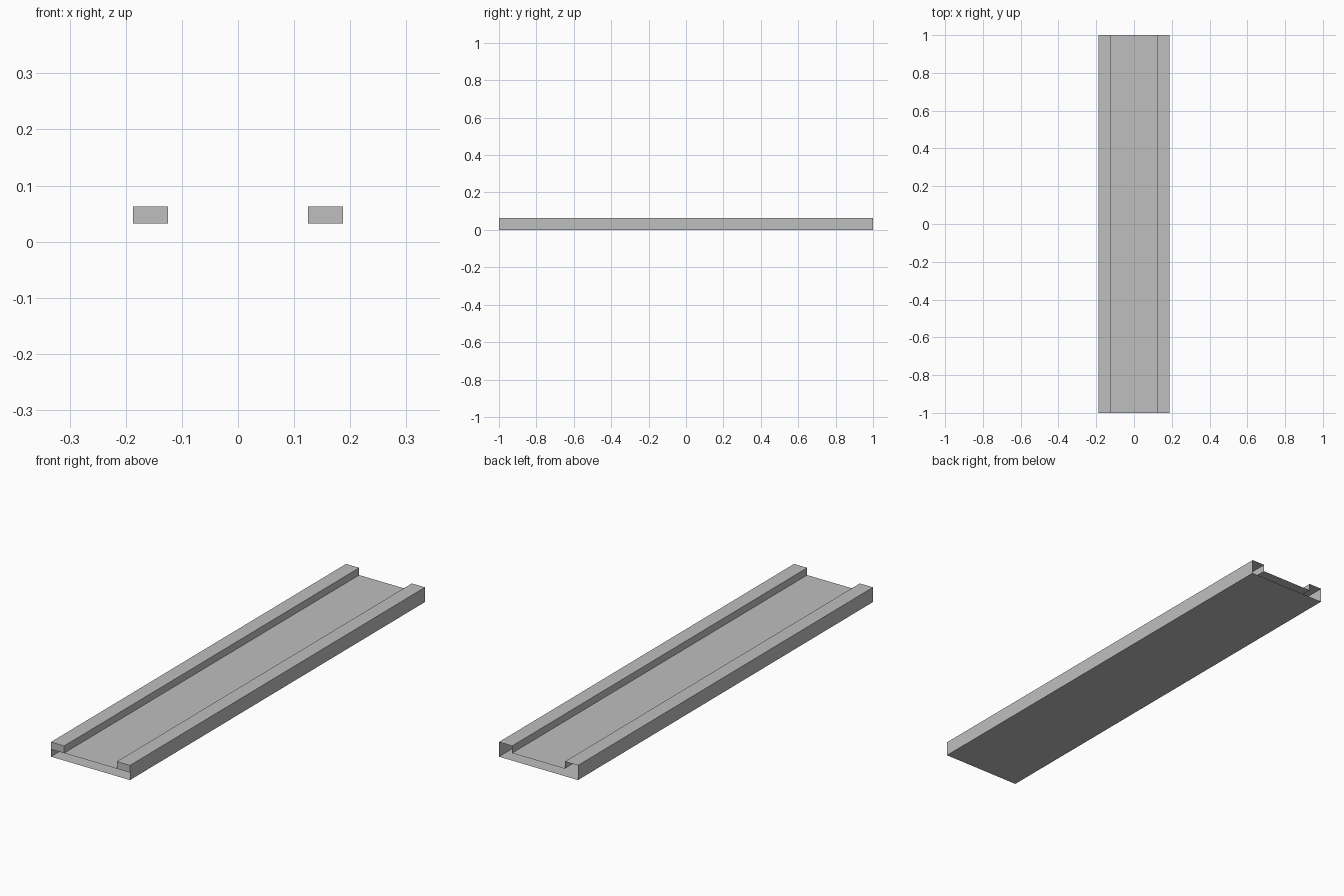
import bpy
import bmesh

cube = bpy.data.objects.get("Cube")
if cube:
    bpy.data.objects.remove(cube, do_unlink=True)

OUTER, INNER = 0.1875, 0.125     # half widths of the tray and its channel
TOP, FLOOR = 0.063, 0.032        # heights of the rails and channel floor
HALF_LENGTH = 1.0

grey = bpy.data.materials.new("light grey")
grey.use_nodes = True
colour = (0.52, 0.52, 0.52, 1)
grey.diffuse_color = colour
grey.node_tree.nodes["Principled BSDF"].inputs["Base Color"].default_value = colour


def finish(bm, name):
    bm.normal_update()
    mesh = bpy.data.meshes.new(name)
    bm.to_mesh(mesh)
    bm.free()
    mesh.materials.append(grey)
    obj = bpy.data.objects.new(name, mesh)
    bpy.context.collection.objects.link(obj)
    return obj


# Hollow tray: closed cross-section swept from front to back, open at the ends
half = [(OUTER, 0), (OUTER, TOP), (INNER, TOP), (INNER, FLOOR)]
profile = half + [(-x, z) for x, z in reversed(half)]
bm = bmesh.new()
front = [bm.verts.new((x, -HALF_LENGTH, z)) for x, z in profile]
back = [bm.verts.new((x, HALF_LENGTH, z)) for x, z in profile]
for i in range(len(profile)):
    j = (i + 1) % len(profile)
    bm.faces.new((front[j], front[i], back[i], back[j]))
finish(bm, "tray_shell")

# Upper front end plates of the two rails
for name, x0, x1 in (("left_rail_end", INNER, OUTER), ("right_rail_end", -OUTER, -INNER)):
    bm = bmesh.new()
    corners = [(x0, FLOOR), (x1, FLOOR), (x1, TOP), (x0, TOP)]
    bm.faces.new([bm.verts.new((x, -HALF_LENGTH, z)) for x, z in corners])
    finish(bm, name)
